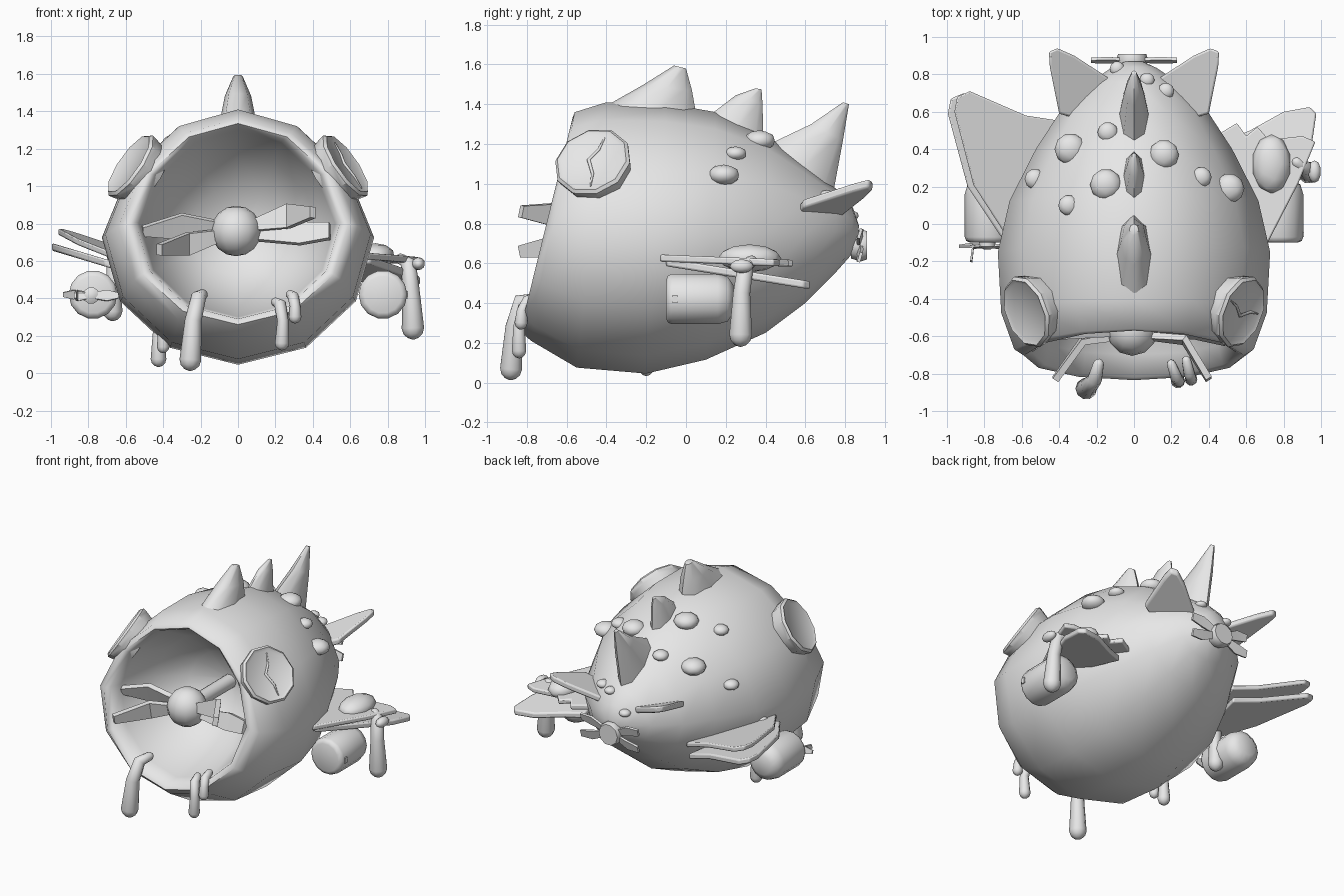
import bpy, bmesh, math
from mathutils import Vector, Matrix
from mathutils.bvhtree import BVHTree

cube = bpy.data.objects.get("Cube")
if cube:
    bpy.data.objects.remove(cube)

GREY = (0.8, 0.8, 0.8, 1)
grey = bpy.data.materials.new("plain grey")
grey.use_nodes = True
grey.diffuse_color = GREY
grey.node_tree.nodes["Principled BSDF"].inputs["Base Color"].default_value = GREY


def finish(name, bm, sharp=45, bevel=0):
    bmesh.ops.recalc_face_normals(bm, faces=bm.faces)
    mesh = bpy.data.meshes.new(name)
    bm.to_mesh(mesh)
    for p in mesh.polygons:
        p.use_smooth = True
    mesh.set_sharp_from_angle(angle=math.radians(sharp))
    mesh.materials.append(grey)
    ob = bpy.data.objects.new(name, mesh)
    bpy.context.collection.objects.link(ob)
    if bevel:
        mod = ob.modifiers.new("soft_edges", "BEVEL")
        mod.width, mod.segments = bevel, 2
    return ob


def skin(rings):
    """Closed shell through rings of equal point count."""
    bm = bmesh.new()
    loops = [[bm.verts.new(p) for p in ring] for ring in rings]
    n = len(loops[0])
    for a, b in zip(loops, loops[1:]):
        for i in range(n):
            j = (i + 1) % n
            bm.faces.new((a[i], a[j], b[j], b[i]))
    bm.faces.new(loops[0])
    bm.faces.new(loops[-1])
    return bm


def ovals(sections, n, pinch=0):
    """Rings across x, each from two (y, z) ends and a half width; pinch narrows the first end."""
    rings = []
    for p, q, w in sections:
        p, q = Vector((0, *p)), Vector((0, *q))
        ring = []
        for i in range(n):
            c, s = math.cos(math.tau * i / n), math.sin(math.tau * i / n)
            ring.append((p + q) / 2 + (p - q) / 2 * c
                        + Vector((w * s * (1 - pinch * max(0, c)), 0, 0)))
        rings.append(ring)
    return rings


def disc(centre, axis, r, n):
    rot = Vector((0, 0, -1)).rotation_difference(axis)
    return [Vector(centre) + rot @ Vector((r * math.cos(math.tau * i / n),
            r * math.sin(math.tau * i / n), 0)) for i in range(n)]


def turned(name, centre, axis, steps, n, sharp=45):
    """Solid of revolution from (offset along axis, radius) steps."""
    c, a = Vector(centre), Vector(axis).normalized()
    return finish(name, skin([disc(c + a * d, a, r, n) for d, r in steps]), sharp)


def tube(name, pts, radii, n=10):
    """Rounded tapering strand."""
    pts = [Vector(p) for p in pts]
    rings = []
    last = len(pts) - 1
    for i, (p, r) in enumerate(zip(pts, radii)):
        t = (pts[min(i + 1, last)] - pts[max(i - 1, 0)]).normalized()
        body = [disc(p, t, r, n)]
        ends = [disc(p + t * r * (k if i else -k), t, r * s, n)
                for k, s in ((0.5, 0.85), (0.85, 0.5), (1, 0.1))]
        if i == 0:
            body = ends[::-1] + body
        elif i == last:
            body += ends
        rings += body
    return finish(name, skin(rings), 80)


def blade(name, path, widths, wide, thick=0.018):
    """Flat bent paddle along a path."""
    path, wide = [Vector(p) for p in path], Vector(wide).normalized()
    rings = []
    for i, (p, w) in enumerate(zip(path, widths)):
        t = path[min(i + 1, len(path) - 1)] - path[max(i - 1, 0)]
        flat = t.cross(wide).normalized() * thick
        rings.append([p + wide * w + flat, p - wide * w + flat,
                      p - wide * w - flat, p + wide * w - flat])
    return finish(name, skin(rings), 30)


def plate(name, outline, height, thick):
    """Sloped slab from an (x, y) outline."""
    bm = skin([[(x, y, height(x, y) + s * thick / 2) for x, y in outline] for s in (-1, 1)])
    return finish(name, bm, 40, thick * 0.25)


# Hull: tail cap forward to the lip, then back into the mouth hollow
hull = skin(ovals([
    ((.87, .79), (.865, .72), .05), ((.84, .88), (.83, .64), .12),
    ((.76, .97), (.75, .55), .24), ((.6, 1.1), (.6, .4), .395),
    ((.4, 1.25), (.4, .25), .525), ((.15, 1.36), (.1, .115), .665),
    ((-.1, 1.405), (-.2, .045), .728), ((-.4, 1.41), (-.55, .075), .71),
    ((-.56, 1.36), (-.78, .21), .64), ((-.57, 1.335), (-.835, .26), .59),
    ((-.55, 1.32), (-.82, .29), .545), ((-.5, 1.3), (-.7, .3), .52),
    ((-.3, 1.18), (-.4, .38), .44), ((-.14, 1.0), (-.18, .52), .28),
    ((-.08, .8), (-.08, .72), .05)], 12, .13))
tree = BVHTree.FromBMesh(hull)
finish("hull", hull, 60)

# Dorsal spines
for label, sections in {
    "front_spine": [((-.44, 1.37), (.06, 1.3), .1), ((-.22, 1.495), (.03, 1.47), .07),
                    ((-.06, 1.595), (.0, 1.58), .025)],
    "middle_spine": [((.1, 1.33), (.39, 1.2), .06), ((.25, 1.445), (.385, 1.4), .035),
                     ((.35, 1.48), (.38, 1.475), .012)],
    "rear_spine": [((.42, 1.2), (.74, .95), .08), ((.63, 1.3), (.79, 1.22), .05),
                   ((.79, 1.41), (.82, 1.4), .015)],
}.items():
    finish(label, skin(ovals(sections, 8)), 60)

# Warts laid on the back
for x, y, r in [(-.34, .4, .085), (-.14, .49, .055), (-.15, .21, .085), (-.35, .1, .055),
                (-.53, .24, .055), (.16, .37, .08), (.36, .25, .055), (.51, .19, .08),
                (-.09, .83, .04), (.07, .77, .04), (.17, .71, .045)]:
    spot, normal, _, _ = tree.ray_cast(Vector((x, y, 3)), Vector((0, 0, -1)))
    if spot:
        turn = Vector((0, 0, 1)).rotation_difference(normal).to_matrix().to_4x4()
        bm = bmesh.new()
        bmesh.ops.create_icosphere(bm, subdivisions=2, radius=r,
            matrix=Matrix.Translation(spot) @ turn @ Matrix.Diagonal((1, 1, .65, 1)))
        finish("wart", bm, 80)

# Eyes
face = Vector((.79, -.28, .55)).normalized()
for side, s in (("left", 1), ("right", -1)):
    turned(side + "_eye", (s * .573, -.47, 1.11), (s * face.x, face.y, face.z),
           [(-.13, .165), (-.03, .195), (0, .2), (.015, .185), (.004, .165)], 10, 35)
slit = []
for y, z in ((-.41, 1.23), (-.44, 1.17), (-.49, 1.12), (-.47, 1.05), (-.48, .99)):
    x = .573 + (.006 - face.y * (y + .47) - face.z * (z - 1.11)) / face.x
    slit.append((x, y, z))
tube("eye_slit", slit, [.004, .008, .01, .008, .004], 6)

# Propeller in the mouth
bm = bmesh.new()
bmesh.ops.create_uvsphere(bm, u_segments=12, v_segments=8, radius=.135,
                          matrix=Matrix.Translation((-.01, -.57, .76)))
finish("mouth_hub", bm, 60)
turned("mouth_shaft", (-.01, -.5, .76), (0, 1, 0), [(0, .05), (.45, .05)], 10)
blade("bent_blade_left", [(.08, -.6, .79), (.27, -.62, .84), (.4, -.83, .86)],
      (.03, .065, .03), (0, .2, 1))
blade("bent_blade_right", [(-.08, -.6, .74), (-.27, -.62, .69), (-.42, -.83, .66)],
      (.03, .06, .03), (0, -.2, 1))
blade("straight_blade_left", [(.08, -.57, .74), (.33, -.58, .745), (.49, -.62, .76)],
      (.03, .06, .045), (0, .4, 1))
blade("straight_blade_right", [(-.08, -.57, .77), (-.3, -.57, .785), (-.51, -.6, .76)],
      (.04, .07, .025), (0, -.4, 1))

# Tail propeller
turned("tail_hub", (-.01, .83, .69), (0, 1, 0), [(0, .07), (.05, .085), (.08, .075)], 10)
for sx in (-1, 1):
    for sz in (-1, 1):
        blade("tail_blade", [(-.01, .875, .69), (sx * .14, .875, .69 + sz * .05),
                             (sx * .23, .875, .69 + sz * .06)], (.015, .035, .025), (0, .3, 1), .008)

# Tail fins, rising outward and backward
for side, s in (("left", 1), ("right", -1)):
    plate(side + "_tail_fin", [(s * x, y) for x, y in (
        (.08, .74), (.15, .79), (.32, .9), (.41, .94), (.455, .92), (.45, .84), (.4, .59), (.3, .56))],
        lambda x, y: .6125 + .35 * abs(x) + .25 * y, .045)

# Wings, each of two stacked plates
plate("left_wing_lower", [(.5, .45), (.62, .5), (.8, .6), (.94, .625), (.975, .59), (.95, .42),
                          (.85, .2), (.71, -.1), (.6, -.1)],
      lambda x, y: .605 - .16 * (y + .1), .04)
plate("left_wing_upper", [(.42, .46), (.55, .54), (.6, .47), (.66, .52), (.72, .45), (.9, .47),
                          (.97, .44), (.88, .22), (.7, -.13), (.6, -.12)],
      lambda x, y: .625 - .04 * (y + .1), .035)
right_outline = [(-.4, .54), (-.6, .57), (-.91, .7), (-.98, .67), (-.995, .59), (-.89, .2),
                 (-.71, -.07), (-.6, -.07)]
plate("right_wing_lower", right_outline, lambda x, y: .575 + .3 * (-x - .66), .04)
plate("right_wing_upper", [(x * .965, y + .01) for x, y in right_outline],
      lambda x, y: .63 + .3 * (-x - .66) + .06 * y, .035)

# Tanks under the wings
for side, s in (("left", 1), ("right", -1)):
    turned(side + "_tank", (s * .775, -.1, .42), (0, 1, 0),
           [(0, .1), (.01, .122), (.03, .13), (.26, .13), (.31, .115), (.34, .07)], 14, 50)
blade("tank_hatch", [(.906, -.055, .4), (.906, -.055, .44)], (.012, .012), (0, 1, 0), .004)
turned("tank_hub", (-.785, -.08, .415), (0, -1, 0), [(0, .045), (.04, .045), (.055, .02)], 10)
blade("tank_blade_left", [(-.785, -.12, .415), (-.7, -.12, .415), (-.64, -.12, .415)],
      (.015, .03, .015), (0, .3, 1), .006)
blade("tank_blade_right", [(-.785, -.12, .415), (-.86, -.12, .415), (-.87, -.2, .415)],
      (.015, .03, .015), (0, .3, 1), .006)
blade("tank_blade_outer", [(-.8, -.115, .42), (-.88, -.115, .42), (-.935, -.12, .42)],
      (.012, .025, .012), (0, -.3, 1), .006)

# Slime strands on the lip, belly and wings
tube("lip_strand_large", [(-.19, -.75, .42), (-.21, -.83, .41), (-.24, -.865, .28), (-.255, -.88, .07)],
     (.03, .04, .045, .058))
tube("lip_strand_inner", [(.2, -.75, .38), (.225, -.82, .37), (.24, -.84, .28), (.235, -.84, .16)],
     (.025, .032, .03, .038))
tube("lip_strand_outer", [(.28, -.73, .42), (.295, -.8, .41), (.305, -.825, .36), (.305, -.83, .3)],
     (.025, .03, .028, .034))
tube("belly_strand_long", [(-.42, -.2, .28), (-.425, -.2, .16), (-.425, -.2, .075)], (.03, .035, .042))
tube("belly_strand_short", [(-.4, -.27, .28), (-.4, -.27, .2), (-.4, -.27, .14)], (.025, .03, .033))
tube("wing_strand_left", [(.87, .33, .61), (.91, .3, .59), (.925, .28, .45), (.935, .275, .24)],
     (.03, .042, .045, .06))
tube("wing_strand_right", [(-.65, .05, .62), (-.665, .04, .5), (-.67, .04, .33)], (.05, .04, .052))
for label, spot, size in (("wing_slime_pool", (.735, .32, .625), (.105, .16, .07)),
                          ("wing_slime_drop", (.965, .28, .585), (.035, .06, .035))):
    bm = bmesh.new()
    bmesh.ops.create_icosphere(bm, subdivisions=2, radius=1,
        matrix=Matrix.Translation(spot) @ Matrix.Diagonal((*size, 1)))
    finish(label, bm, 80)
